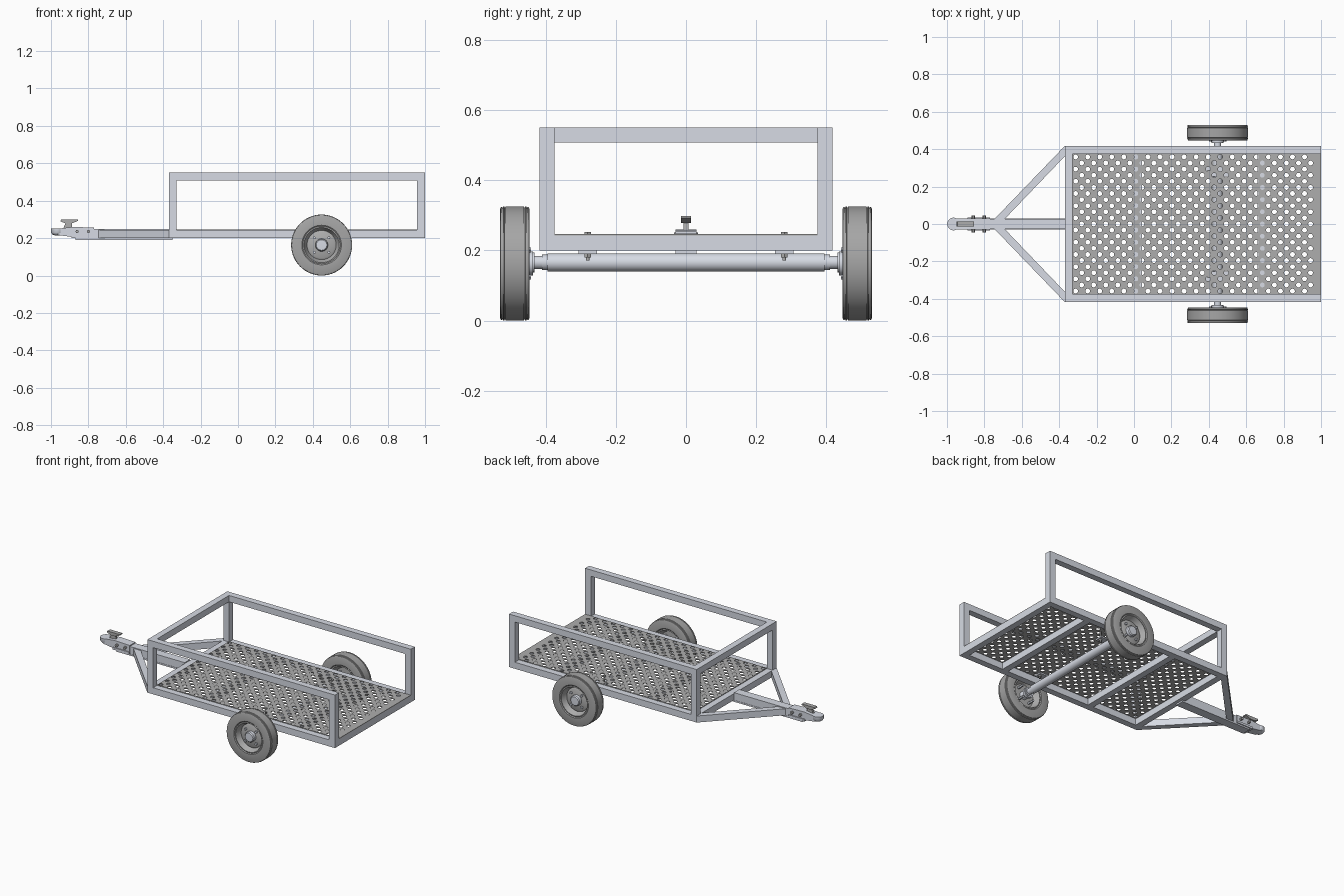
import bpy, bmesh, math
from mathutils import Matrix, Vector

if "Cube" in bpy.data.objects:
    bpy.data.objects.remove(bpy.data.objects["Cube"])


def material(name, rgb):
    m = bpy.data.materials.new(name)
    m.use_nodes = True
    m.diffuse_color = (*rgb, 1)
    m.node_tree.nodes["Principled BSDF"].inputs["Base Color"].default_value = (*rgb, 1)
    return m


STEEL = material("pale steel", (0.68, 0.71, 0.78))
GREY = material("deck grey", (0.42, 0.42, 0.42))
RUBBER = material("tyre grey", (0.38, 0.38, 0.38))


def finish(name, bm, mat, smooth=False):
    bmesh.ops.recalc_face_normals(bm, faces=bm.faces)
    mesh = bpy.data.meshes.new(name)
    bm.to_mesh(mesh)
    bm.free()
    mesh.materials.append(mat)
    ob = bpy.data.objects.new(name, mesh)
    bpy.context.collection.objects.link(ob)
    if smooth:
        bpy.ops.object.select_all(action="DESELECT")
        ob.select_set(True)
        bpy.context.view_layer.objects.active = ob
        bpy.ops.object.shade_smooth_by_angle(angle=math.radians(35))
    return ob


def box(name, x, y, z, mat=STEEL):
    """Box from (min, max) pairs."""
    bm = bmesh.new()
    size = Vector((x[1] - x[0], y[1] - y[0], z[1] - z[0]))
    mid = Vector((sum(x), sum(y), sum(z))) / 2
    bmesh.ops.create_cube(bm, size=1, matrix=Matrix.Translation(mid) @ Matrix.Diagonal(size).to_4x4())
    return finish(name, bm, mat)


def prism(name, outline, axis, lo, hi, mat=STEEL):
    """Extrude an outline along z (outline in x, y) or along y (outline in x, z)."""
    bm = bmesh.new()
    place = (lambda a, b: (a, b, lo)) if axis == "z" else (lambda a, b: (a, lo, b))
    face = bm.faces.new([bm.verts.new(place(a, b)) for a, b in outline])
    ext = bmesh.ops.extrude_face_region(bm, geom=[face])
    shift = Vector((0, 0, hi - lo)) if axis == "z" else Vector((0, hi - lo, 0))
    bmesh.ops.translate(bm, vec=shift, verts=[v for v in ext["geom"] if isinstance(v, bmesh.types.BMVert)])
    return finish(name, bm, mat)


def lathe(name, profile, centre, mat, steps=48, axis="y"):
    """Spin (radius, offset) points around an axis through centre."""
    bm = bmesh.new()
    verts = [bm.verts.new((r, h, 0)) for r, h in profile]
    edges = [bm.edges.new(p) for p in zip(verts, verts[1:])]
    bmesh.ops.spin(bm, geom=verts + edges, cent=(0, 0, 0), axis=(0, 1, 0), angle=math.tau, steps=steps)
    bmesh.ops.remove_doubles(bm, verts=bm.verts, dist=0.0002)
    if axis == "z":
        bm.transform(Matrix.Rotation(math.pi / 2, 4, "X"))
    bm.transform(Matrix.Translation(centre))
    return finish(name, bm, mat, True)


def rod(name, radius, lo, hi, centre, mat=STEEL, axis="y", steps=24):
    return lathe(name, [(0, lo), (radius, lo), (radius, hi), (0, hi)], centre, mat, steps, axis)


# Frame: tube sides, front hoop and low cross rails
X0, X1, Y, T, Z0, Z1 = -0.37, 1.0, 0.417, 0.042, 0.2, 0.55
DECK = 0.243
for s, side in ((-1, "right"), (1, "left")):
    ys = sorted((s * Y, s * (Y - T)))
    box(f"{side}_top_rail", (X0, X1), ys, (Z1 - T, Z1))
    box(f"{side}_bottom_rail", (X0, X1), ys, (Z0, DECK))
    box(f"{side}_front_post", (X0, X0 + T), ys, (DECK, Z1 - T))
    box(f"{side}_rear_post", (X1 - T, X1), ys, (DECK, Z1 - T))
inner = (-Y + T, Y - T)
box("front_top_rail", (X0, X0 + T), inner, (Z1 - T, Z1))
box("front_bottom_rail", (X0, X0 + T), inner, (Z0, DECK))
for name, x in (("rear_bottom_rail", X1 - T), ("rear_cross_member", 0.66), ("front_cross_member", 0.0)):
    box(name, (x, x + T), inner, (Z0, DECK))

# Perforated deck: alternate cells carry a round hole
NX, NY, PX, PY = 40, 23, 0.0322, 0.0326
DX, DY = X0 + T, -NY * PY / 2
HOLE = 0.013
TOP = DECK + 0.002
bm = bmesh.new()
for i in range(NX):
    for j in range(NY):
        x, y = DX + i * PX, DY + j * PY
        corners = [(x + PX, y + PY), (x, y + PY), (x, y), (x + PX, y)]
        cs = [bm.verts.new((a, b, TOP)) for a, b in corners]
        if (i + j) % 2:
            bm.faces.new(cs)
            continue
        ring = []
        for k in range(12):
            a = math.pi / 4 + k * math.tau / 12
            ring.append(bm.verts.new((x + PX / 2 + HOLE * math.cos(a), y + PY / 2 + HOLE * math.sin(a), TOP)))
        for q in range(4):
            arc = [ring[(3 * q + n) % 12] for n in (3, 2, 1, 0)]
            bm.faces.new([cs[q], cs[(q + 1) % 4]] + arc)
bmesh.ops.remove_doubles(bm, verts=bm.verts, dist=0.0005)
deck = finish("perforated_deck", bm, GREY)
solid = deck.modifiers.new("thickness", "SOLIDIFY")
solid.thickness, solid.offset = 0.004, 0
box("deck_rear_edge", (DX + NX * PX, X1), inner, (DECK, DECK + 0.004), GREY)

# Drawbar with diagonal braces
box("drawbar_plate", (-0.87, X0 + 0.02), (-0.03, 0.03), (0.19, 0.2))
box("drawbar_tube", (-0.80, X0), (-0.028, 0.028), (0.2, 0.249))
for s, side in ((-1, "right"), (1, "left")):
    prism(f"{side}_brace", [(X0, s * Y), (X0, s * 0.362), (-0.69, s * 0.028), (-0.745, s * 0.028)],
          "z", Z0, DECK)

# Coupler: rounded nose, channel body, side bolts and latch lever
nose = [(0, -0.018), (0.034, -0.018), (0.034, 0.004), (0.028, 0.013), (0.016, 0.018), (0, 0.02)]
lathe("coupler_nose", [(r, -h) for r, h in nose], (-0.965, 0, 0.233), STEEL, 32, "z")
prism("coupler_body", [(-0.965, 0.217), (-0.88, 0.205), (-0.77, 0.205), (-0.77, 0.256),
                       (-0.88, 0.26), (-0.965, 0.25)], "y", -0.03, 0.03)
box("coupler_flange", (-0.89, -0.77), (-0.036, 0.036), (0.2, 0.214))
for x in (-0.86, -0.80):
    rod("coupler_bolt", 0.009, -0.046, 0.046, (x, 0, 0.235), GREY, steps=6)
prism("latch_stem", [(-0.935, 0.25), (-0.885, 0.25), (-0.89, 0.285), (-0.92, 0.285)], "y", -0.007, 0.007, GREY)
prism("latch_lever", [(-0.95, 0.29), (-0.945, 0.299), (-0.855, 0.299), (-0.855, 0.292),
                      (-0.89, 0.278), (-0.92, 0.278)], "y", -0.014, 0.014, GREY)

# Axle with collars, flanges, mounting pads and bolts
WX, WZ = 0.447, 0.166
rod("axle_tube", 0.026, -0.395, 0.395, (WX, 0, WZ), steps=32)
rod("axle_spindle", 0.019, -0.45, 0.45, (WX, 0, WZ))
for s, side in ((-1, "right"), (1, "left")):
    rod(f"{side}_axle_collar", 0.022, s * 0.395, s * 0.41, (WX, 0, WZ))
    rod(f"{side}_axle_flange", 0.028, s * 0.432, s * 0.45, (WX, 0, WZ))
    box(f"{side}_axle_pad", (0.385, 0.51), (s * 0.28 - 0.026, s * 0.28 + 0.026), (0.19, 0.2))
    for x in (0.4, 0.494):
        at = (x, s * 0.28, 0.2)
        rod(f"{side}_pad_bolt", 0.005, -0.028, 0.046, at, GREY, "z", 12)
        rod(f"{side}_pad_nut", 0.01, -0.02, -0.01, at, GREY, "z", 6)
        rod(f"{side}_pad_bolt_head", 0.01, 0.046, 0.052, at, GREY, "z", 6)

# Wheels: offsets run outward from the wheel centre
tread = [(0.163, 0.022), (0.163, 0.026), (0.16, 0.027), (0.16, 0.029), (0.1625, 0.03), (0.1625, 0.033),
         (0.159, 0.034), (0.159, 0.036), (0.161, 0.037), (0.16, 0.04), (0.154, 0.0425)]
half = [(0.1, 0.038), (0.106, 0.0425)] + tread[::-1]
tyre = half + [(r, -h) for r, h in reversed(half)]
rim = [(0.101, -0.038), (0.094, -0.04), (0.09, -0.034), (0.084, -0.012), (0.075, 0.0), (0.0, 0.0),
       (0.0, 0.012), (0.068, 0.012), (0.078, 0.006), (0.086, 0.018), (0.09, 0.034), (0.094, 0.04), (0.101, 0.038)]
hub = [(0, -0.052), (0.034, -0.052), (0.034, -0.036), (0.026, -0.032), (0.026, 0.0), (0.034, 0.012),
       (0.033, 0.03), (0.028, 0.036), (0, 0.037)]
for s, side in ((-1, "right"), (1, "left")):
    c = (WX, s * 0.488, 0.163)
    for part, profile, mat in (("tyre", tyre, RUBBER), ("rim", rim, GREY), ("hub", hub, STEEL)):
        lathe(f"{side}_{part}", [(r, s * h) for r, h in profile], c, mat, 56)
    for k in range(4):
        a = math.pi / 4 + k * math.pi / 2
        at = (c[0] + 0.055 * math.cos(a), c[1], c[2] + 0.055 * math.sin(a))
        rod(f"{side}_lug_bolt", 0.008, s * -0.046, s * 0.024, at, STEEL, steps=6)
